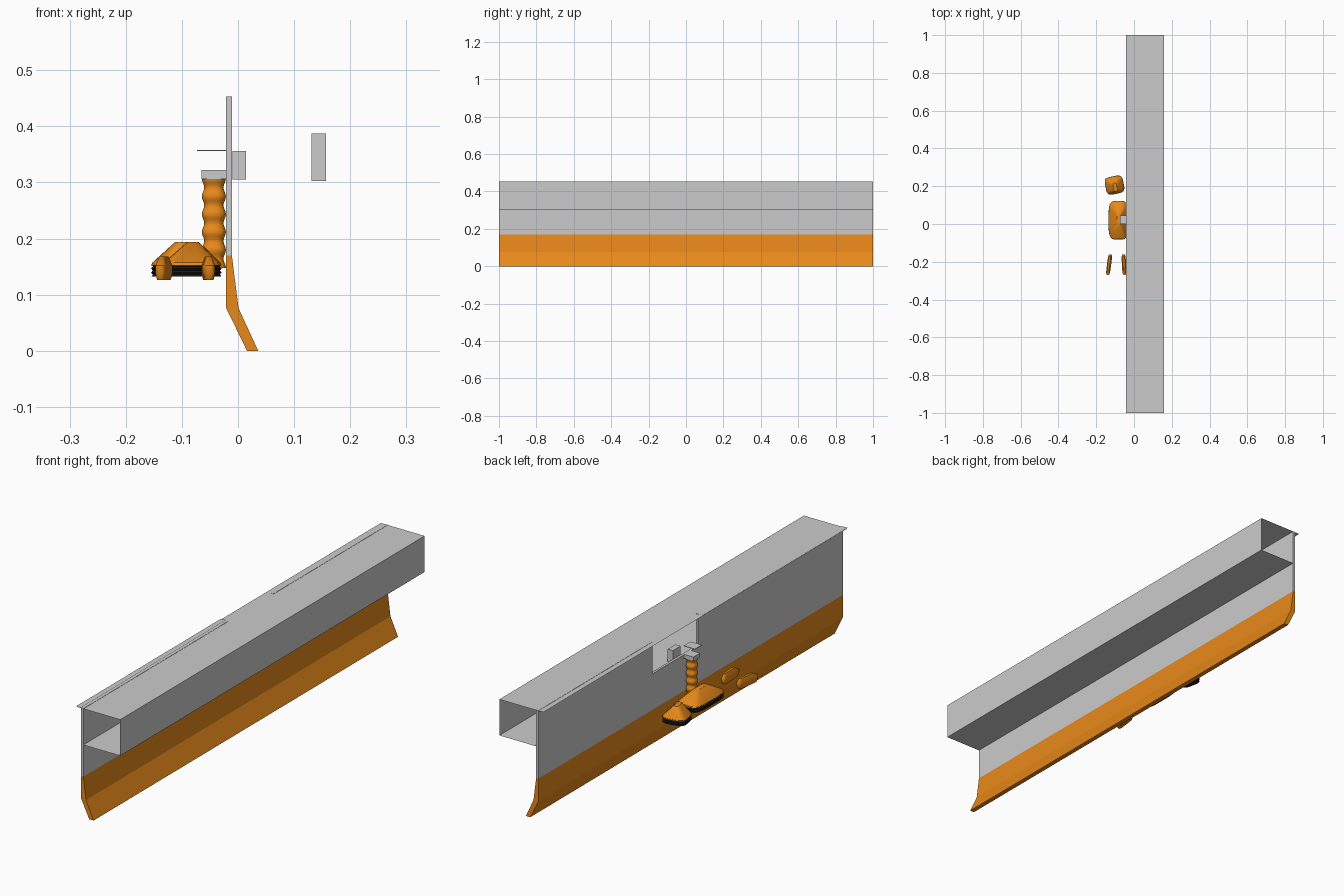
import bpy, bmesh, math
from mathutils import Matrix, Vector

if "Cube" in bpy.data.objects:
    bpy.data.objects.remove(bpy.data.objects["Cube"])


def material(name, rgba):
    m = bpy.data.materials.new(name)
    m.diffuse_color = rgba
    m.use_nodes = True
    m.node_tree.nodes["Principled BSDF"].inputs["Base Color"].default_value = m.diffuse_color
    return m


ORANGE = material("orange", (0.80, 0.25, 0.01, 1))
BLACK = material("black", (0.01, 0.01, 0.01, 1))


def finish(name, bm, mat=None, smooth=False):
    bmesh.ops.recalc_face_normals(bm, faces=bm.faces)
    me = bpy.data.meshes.new(name)
    bm.to_mesh(me)
    bm.free()
    ob = bpy.data.objects.new(name, me)
    bpy.context.collection.objects.link(ob)
    if mat:
        me.materials.append(mat)
    if smooth:
        bpy.ops.object.select_all(action='DESELECT')
        ob.select_set(True)
        bpy.context.view_layer.objects.active = ob
        bpy.ops.object.shade_smooth_by_angle(angle=math.radians(35))
    return ob


def box(name, lo, hi, mat=None):
    bm = bmesh.new()
    lo, hi = Vector(lo), Vector(hi)
    bmesh.ops.create_cube(bm, size=1, matrix=Matrix.Translation((lo + hi) / 2)
                          @ Matrix.Diagonal((*(hi - lo), 1)))
    return finish(name, bm, mat)


def sheet(name, a, b, y0=-1, y1=1):
    """Thin panel swept along y between two (x, z) points."""
    bm = bmesh.new()
    bm.faces.new([bm.verts.new(p) for p in ((a[0], y0, a[1]), (b[0], y0, b[1]),
                                            (b[0], y1, b[1]), (a[0], y1, a[1]))])
    return finish(name, bm)


def extrude_y(name, pts, y0, y1, mat=None):
    bm = bmesh.new()
    f = bm.faces.new([bm.verts.new((x, y0, z)) for x, z in pts])
    r = bmesh.ops.extrude_face_region(bm, geom=[f])
    vs = [v for v in r["geom"] if isinstance(v, bmesh.types.BMVert)]
    bmesh.ops.translate(bm, verts=vs, vec=(0, y1 - y0, 0))
    return finish(name, bm, mat)


def loft(name, rings, mat, power=4, n=24, yaw=0, smooth=True):
    """Stack of rounded-rectangle rings (cx, cy, z, half_x, half_y)."""
    bm = bmesh.new()
    c, s = math.cos(yaw), math.sin(yaw)
    loops = []
    for cx, cy, z, hx, hy in rings:
        loop = []
        for i in range(n):
            t = 2 * math.pi * (i + .5) / n
            x = hx * math.copysign(abs(math.cos(t)) ** (2 / power), math.cos(t))
            y = hy * math.copysign(abs(math.sin(t)) ** (2 / power), math.sin(t))
            loop.append(bm.verts.new((cx + c * x - s * y, cy + s * x + c * y, z)))
        loops.append(loop)
    for a, b in zip(loops, loops[1:]):
        for i in range(n):
            j = (i + 1) % n
            bm.faces.new((a[i], a[j], b[j], b[i]))
    bm.faces.new(loops[0])
    bm.faces.new(loops[-1])
    return finish(name, bm, mat, smooth)


# back wall with an opening for the mechanism
WX0, WX1, TOP = -0.021, -0.011, 0.453
box("wall_lower", (WX0, -1, 0.17), (WX1, 1, 0.32))
box("wall_upper_front", (WX0, -1, 0.32), (WX1, -0.05, TOP))
box("wall_upper_back", (WX0, 0.25, 0.32), (WX1, 1, TOP))

# open-ended channel: floor, outer wall and lid
sheet("channel_floor", (WX1, 0.302), (0.158, 0.302))
sheet("channel_outer_wall", (0.158, 0.302), (0.158, 0.452))
sheet("channel_lid", (-0.043, 0.452), (0.158, 0.452))
sheet("lid_lip", (-0.043, 0.455), (WX0, 0.455), -1, -0.05)

# flared lower lip
extrude_y("lower_lip", [(-0.021, 0.17), (-0.021, 0.076), (0.016, 0),
                        (0.036, 0), (0.001, 0.076), (-0.011, 0.17)], -1, 1, ORANGE)

# fittings inside the opening
box("inner_case", (0.131, 0.08, 0.303), (0.157, 0.21, 0.387))
box("inner_bracket", (-0.010, 0.05, 0.305), (-0.003, 0.10, 0.356))
box("inner_block", (-0.003, 0.05, 0.305), (0.014, 0.10, 0.356))
box("hose_tray", (-0.073, 0.0, 0.356), (WX0, 0.045, 0.358))

# corrugated hose with cap
rings = []
for i in range(41):
    r = 0.0195 + 0.0022 * math.cos(2 * math.pi * i / 8)
    rings.append((-0.043, 0.022, 0.148 + 0.159 * i / 40, r, r))
loft("hose", rings, ORANGE, power=2.6, n=20)
box("hose_cap", (-0.065, 0.0, 0.306), (WX0, 0.044, 0.322))


# cleaning heads: ribbed black sole under a tapered orange hood
def head(name, cx, cy, hx, hy, top, yaw=0):
    sole = [(cx, cy, 0.132 + 0.0037 * i, hx - 0.003 * (i % 2), hy - 0.003 * (i % 2))
            for i in range(7)]
    loft(name + "_sole", sole, BLACK, yaw=yaw)
    tx, ty, thx, thy = top
    loft(name + "_hood", [(cx, cy, 0.152, hx, hy), (cx, cy, 0.157, hx - .002, hy - .002),
                          (tx, ty, 0.194, thx, thy)], ORANGE, yaw=yaw)


head("main_head", -0.082, 0.020, 0.053, 0.103, (-0.08, 0.022, 0.010, 0.035))
head("small_head", -0.103, 0.206, 0.049, 0.047, (-0.10, 0.195, 0.010, 0.022), 0.2)


# two small spare nozzles
def nozzle(name, cx, cy, yaw):
    loft(name, [(cx, cy, 0.126, 0.008, 0.048), (cx, cy, 0.138, 0.011, 0.055),
                (cx, cy, 0.152, 0.011, 0.055), (cx, cy + 0.01, 0.168, 0.005, 0.035)],
         ORANGE, yaw=yaw)


nozzle("nozzle_left", -0.132, -0.215, -0.13)
nozzle("nozzle_right", -0.053, -0.215, 0.05)
